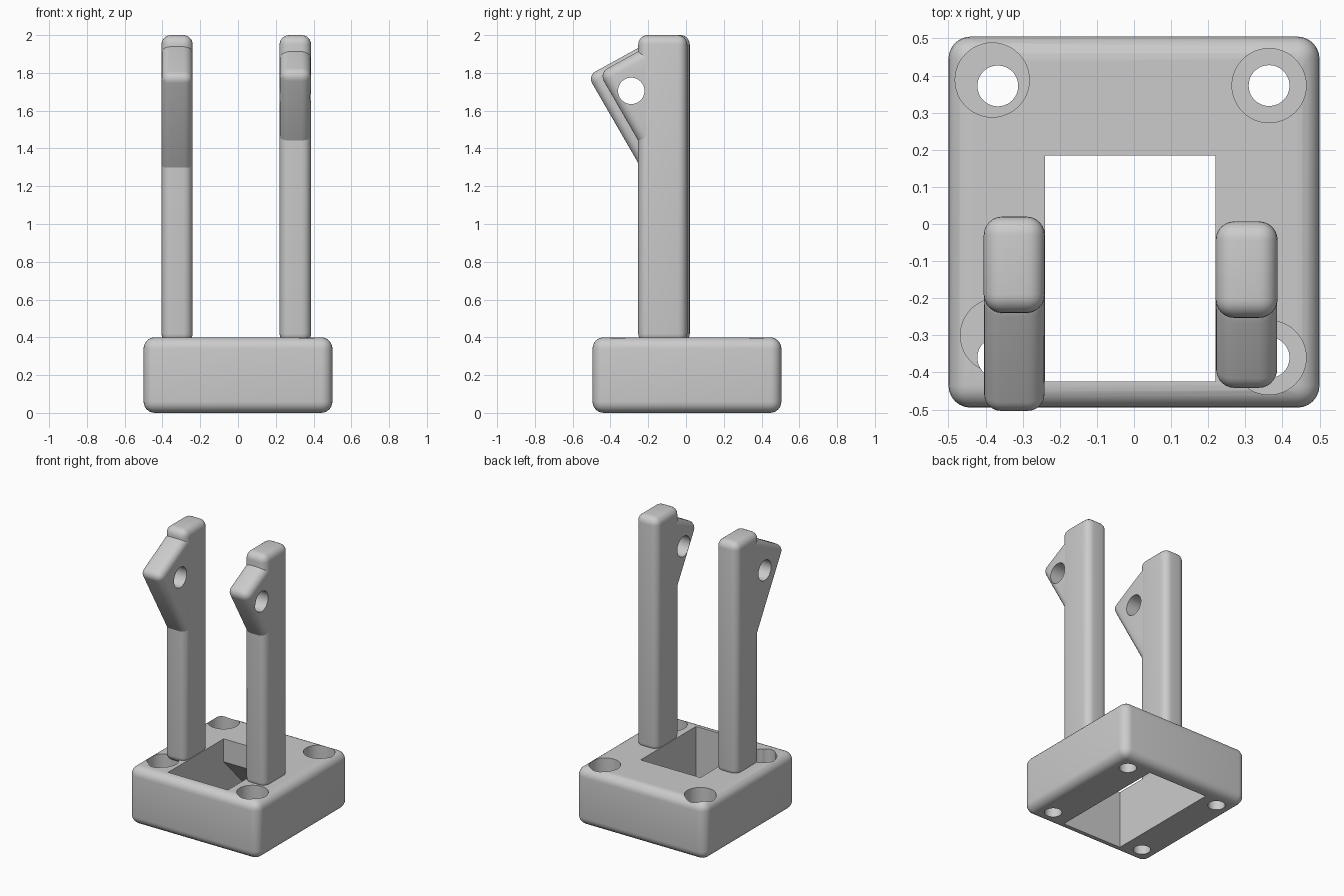
import bpy, bmesh, math
from mathutils import Matrix, Vector

cube = bpy.data.objects.get("Cube")
if cube:
    bpy.data.objects.remove(cube, do_unlink=True)

grey = bpy.data.materials.new("plain grey")
grey.use_nodes = True
tone = (0.6, 0.6, 0.6, 1)
grey.diffuse_color = tone
grey.node_tree.nodes["Principled BSDF"].inputs["Base Color"].default_value = tone


def add_object(name, bm):
    bmesh.ops.recalc_face_normals(bm, faces=bm.faces)
    mesh = bpy.data.meshes.new(name)
    bm.to_mesh(mesh)
    bm.free()
    mesh.materials.append(grey)
    obj = bpy.data.objects.new(name, mesh)
    bpy.context.collection.objects.link(obj)
    return obj


def prism(name, profile, x0, x1):
    """Extrude a (y, z) profile along x."""
    bm = bmesh.new()
    face = bm.faces.new([bm.verts.new((x0, y, z)) for y, z in profile])
    new = bmesh.ops.extrude_face_region(bm, geom=[face])["geom"]
    verts = [v for v in new if isinstance(v, bmesh.types.BMVert)]
    bmesh.ops.translate(bm, verts=verts, vec=(x1 - x0, 0, 0))
    return add_object(name, bm)


def box(name, x0, x1, y0, y1, z0, z1):
    return prism(name, [(y0, z0), (y1, z0), (y1, z1), (y0, z1)], x0, x1)


def cylinder(name, centre, radius, depth, axis="Z"):
    bm = bmesh.new()
    turn = Matrix.Rotation(math.pi / 2, 4, "Y") if axis == "X" else Matrix()
    bmesh.ops.create_cone(bm, cap_ends=True, segments=48, radius1=radius, radius2=radius,
                          depth=depth, matrix=Matrix.Translation(Vector(centre)) @ turn)
    return add_object(name, bm)


def round_edges(obj, width):
    mod = obj.modifiers.new("rounding", "BEVEL")
    mod.width = width
    mod.segments = 6
    mod.limit_method = "ANGLE"
    mod.angle_limit = math.radians(20)


def cut(obj, cutter):
    mod = obj.modifiers.new("cut", "BOOLEAN")
    mod.operation = "DIFFERENCE"
    mod.solver = "EXACT"
    mod.object = cutter
    cutter.hide_render = True
    cutter.hide_set(True)


def bake(obj):
    """Apply the modifiers and smooth the rounded edges."""
    bpy.ops.object.select_all(action="DESELECT")
    obj.select_set(True)
    bpy.context.view_layer.objects.active = obj
    for mod in list(obj.modifiers):
        bpy.ops.object.modifier_apply(modifier=mod.name)
    bpy.ops.object.shade_smooth_by_angle(angle=math.radians(30))


cutters = []

# Base block with a window that widens to the back underneath
base = box("base", -0.5, 0.5, -0.495, 0.505, 0, 0.4)
round_edges(base, 0.06)
window = prism("window_cutter", [(-0.425, -0.05), (0.465, -0.05), (0.185, 0.24),
                                 (0.185, 0.5), (-0.425, 0.5)], -0.24, 0.22)
cutters.append(window)

# Screw holes and their counterbores
holes = [((-0.367, 0.372), (-0.382, 0.388)), ((0.364, 0.373), (0.364, 0.373)),
         ((-0.367, -0.36), (-0.368, -0.3)), ((0.364, -0.36), (0.364, -0.36))]
for hole, bore in holes:
    cutters.append(cylinder("screw_hole_cutter", (*hole, 0.2), 0.055, 1))
    cutters.append(cylinder("counterbore_cutter", (*bore, 0.4), 0.1, 0.4))
for cutter in cutters:
    cut(base, cutter)

# Posts with angled heads, pierced by one cross hole
pin = cylinder("cross_hole_cutter", (0, -0.29, 1.705), 0.07, 2, "X")
cutters.append(pin)
parts = [base]
posts = [("right", -0.405, -0.24, -0.24, 0.02, (-0.52, 1.785), 0.045),
         ("left", 0.22, 0.387, -0.253, 0.007, (-0.46, 1.80), 0.05)]
for side, x0, x1, y0, y1, (ty, tz), rounding in posts:
    post = box(side + "_post", x0, x1, y0, y1, 0.37, 2)
    round_edges(post, 0.05)
    # Head: upper edge rises at 30 degrees, lower edge falls at 60 degrees
    inner = y0 + 0.03
    run = inner - ty
    profile = [(ty, tz), (inner, tz + run * 0.55), (y0 + 0.14, tz + run * 0.4),
               (y0 + 0.14, tz - run * 1.6), (inner, tz - run * 1.732)]
    head = prism(side + "_head", profile, x0 + 0.001, x1 - 0.001)
    round_edges(head, rounding)
    for part in (post, head):
        cut(part, pin)
        parts.append(part)

for part in parts:
    bake(part)
for cutter in cutters:
    bpy.data.objects.remove(cutter, do_unlink=True)
